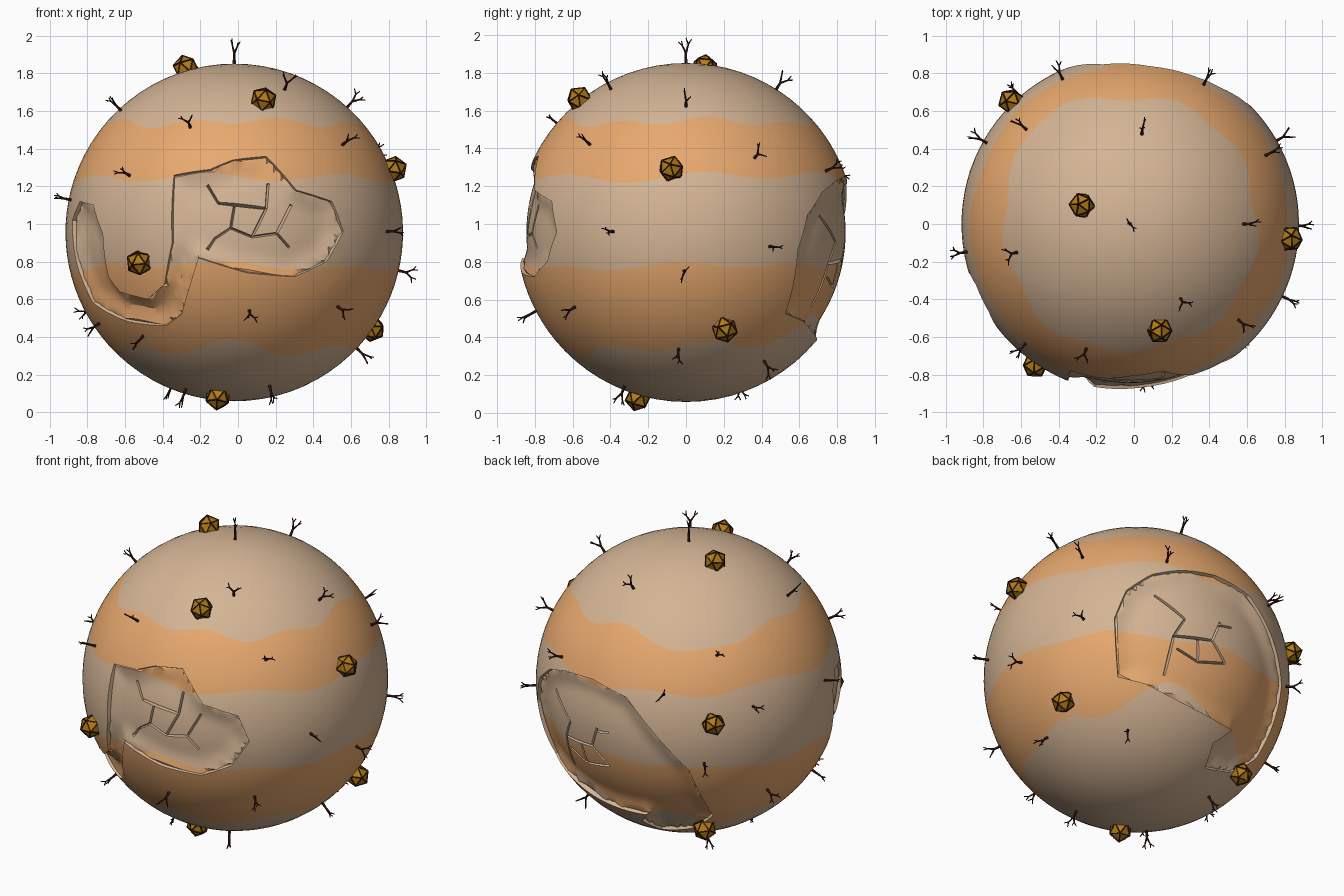
import bpy, bmesh, math, random
from math import sin, cos, pi, radians
from mathutils import Vector, Matrix
from mathutils.geometry import intersect_point_line

if "Cube" in bpy.data.objects:
    bpy.data.objects.remove(bpy.data.objects["Cube"])

random.seed(4)
R, DEPTH = 0.897, 0.052
C = Vector((-0.02, 0, 0.955))


def material(name, rgb):
    m = bpy.data.materials.new(name)
    m.diffuse_color = (*rgb, 1)
    m.use_nodes = True
    m.node_tree.nodes["Principled BSDF"].inputs["Base Color"].default_value = m.diffuse_color
    return m


SAND = material("sand", (0.66, 0.46, 0.30))
ORANGE = material("orange_band", (0.81, 0.40, 0.16))
GOLD = material("gold", (0.45, 0.21, 0.005))
BARK = material("dark_bark", (0.042, 0.010, 0.007))


def finish(bm, name, mats):
    bmesh.ops.recalc_face_normals(bm, faces=bm.faces[:])
    me = bpy.data.meshes.new(name)
    bm.to_mesh(me)
    bm.free()
    for m in mats:
        me.materials.append(m)
    ob = bpy.data.objects.new(name, me)
    ob.location = C
    bpy.context.collection.objects.link(ob)
    return ob


# Boolean cut; keeps the first solver result that leaves the body intact
def subtract(ob, cutter, self_hit=False):
    cutter.hide_render = True
    before = ob.data.copy()
    area = sum(p.area for p in before.polygons)
    for solver in ('EXACT', 'MANIFOLD', 'FLOAT'):
        mod = ob.modifiers.new("cut", 'BOOLEAN')
        mod.operation, mod.solver, mod.object = 'DIFFERENCE', solver, cutter
        mod.use_self = self_hit
        bpy.context.view_layer.objects.active = ob
        bpy.ops.object.modifier_apply(modifier=mod.name)
        if sum(p.area for p in ob.data.polygons) > 0.4 * area:
            break
        ob.data = before.copy()
    bpy.data.objects.remove(cutter)


def bump(t, at, width):
    return math.exp(-((t - at) / width) ** 2)


# Wavy heights of the band edges (relative to the centre) at longitude t
def band_edges(t):
    return [0.585 + 0.018 * sin(9 * t) + 0.012 * sin(4 * t + 1) - 0.07 * bump(t, 2.2, 0.3),
            0.295 + 0.022 * sin(7 * t + 1) + 0.012 * sin(3 * t),
            -0.18 + 0.015 * sin(8 * t + 2) + 0.012 * sin(3 * t + 1),
            -0.615 + 0.028 * sin(7 * t) + 0.02 * sin(4 * t + 2) + 0.13 * bump(t, 1.1, 0.5)]


# Globe whose rings follow the band edges; radius is a rule on the direction
def globe(name, radius, seg=96, rows=(10, 5, 8, 8, 10)):
    bm = bmesh.new()

    def vert(x, y, z):
        d = Vector((x, y, z))
        return bm.verts.new(d * radius(d))
    north, south = vert(0, 0, 1), vert(0, 0, -1)
    cols = []
    for i in range(seg):
        t = 2 * pi * i / seg
        tt = t if t <= pi else t - 2 * pi
        pol = [0] + [math.acos(h / R) for h in band_edges(tt)] + [pi]
        angles = [pol[k] + (pol[k + 1] - pol[k]) * j / n
                  for k, n in enumerate(rows) for j in range(n)][1:]
        cols.append([vert(sin(a) * cos(t), sin(a) * sin(t), cos(a)) for a in angles])
    zone = [k % 2 for k, n in enumerate(rows) for _ in range(n)]
    for i in range(seg):
        a, b = cols[i], cols[(i + 1) % seg]
        bm.faces.new((north, a[0], b[0]))
        bm.faces.new((south, b[-1], a[-1]))
        for j in range(len(a) - 1):
            bm.faces.new((a[j], a[j + 1], b[j + 1], b[j])).material_index = zone[j + 1]
    bmesh.ops.triangulate(bm, faces=bm.faces[:])
    return finish(bm, name, (SAND, ORANGE))


# Directions from the centre, drawn in a flat view of the globe
def front(x, z):
    a, b = x - C.x, z - C.z
    return Vector((a, -math.sqrt(max(R * R - a * a - b * b, 0.03)), b)).normalized()


def back(a, b, az=radians(40), e=radians(25)):
    right = Vector((-cos(az), sin(az), 0))
    toward = Vector((cos(e) * sin(az), cos(e) * cos(az), -sin(e)))
    up = Vector((sin(e) * sin(az), sin(e) * cos(az), cos(e)))
    d = math.sqrt(max(R * R - a * a - b * b, 0.02))
    return (right * a + up * b + toward * d).normalized()


# Cutter with radial walls from a crater outline
def pit_cutter(dirs):
    m = sum(dirs, Vector()).normalized()
    bm = bmesh.new()
    lo, hi = [[bm.verts.new(d / d.dot(m) * k) for d in dirs] for k in (0.25, 1.2)]
    bm.faces.new(lo)
    bm.faces.new(hi)
    n = len(dirs)
    for i in range(n):
        j = (i + 1) % n
        bm.faces.new((lo[i], lo[j], hi[j], hi[i]))
    bmesh.ops.triangulate(bm, faces=bm.faces[:])
    return finish(bm, "pit_cutter", (SAND, ORANGE))


# Dished floor: sinks smoothly with distance from the rim
def floor_radius(dirs):
    edges = list(zip(dirs, dirs[1:] + dirs[:1]))

    def radius(d):
        near = 9
        for a, b in edges:
            q, f = intersect_point_line(d, a, b)
            q = a if f < 0 else b if f > 1 else q
            near = min(near, (q - d).length)
        s = min(near / 0.13, 1)
        return R - 0.010 - (DEPTH - 0.010) * s * (2 - s)
    return radius


# V-shaped cutter for floor cracks along polylines
def crack_cutter(lines):
    bm = bmesh.new()
    for line in lines:
        for a, b in zip(line, line[1:]):
            s = a.cross(b).normalized() * 0.026
            e1, e2 = [[bm.verts.new(v) for v in (d * 0.93 + s, d * 0.93 - s, d * 0.82)]
                      for d in (a, b)]
            bm.faces.new(e1)
            bm.faces.new(e2)
            for i in range(3):
                j = (i + 1) % 3
                bm.faces.new((e1[i], e1[j], e2[j], e2[i]))
    return finish(bm, "crack_cutter", (SAND, ORANGE))


# Planet with a front crater and trench, and a back crater, cracks cut first
front_rim = [(-.34, 1.26), (-.15, 1.29), (-.03, 1.34), (.15, 1.36), (.31, 1.18), (.5, 1.12),
             (.56, .96), (.47, .8), (.3, .72), (.05, .74), (-.21, .82), (-.3, .52), (-.38, .46),
             (-.58, .48), (-.77, .58), (-.86, .8), (-.88, 1.02), (-.84, 1.12), (-.77, 1.1),
             (-.72, .95), (-.69, .72), (-.63, .64), (-.48, .6), (-.39, .68), (-.35, .9)]
back_rim = [(-.13, .29), (-.06, .46), (.09, .56), (.26, .59), (.46, .57), (.66, .46),
            (.79, .23), (.85, -.06), (.81, -.26), (.7, -.49), (.55, -.58), (.4, -.57),
            (.45, -.43), (.56, -.35), (.42, -.28), (.25, -.2), (.05, -.1), (-.11, -.06)]
front_cracks = [[(-.17, 1.22), (-.11, 1.12), (.16, 1.09), (.17, 1.23)],
                [(-.02, 1.1), (-.04, .98), (.08, .93), (.16, 1.09)],
                [(.08, .93), (.22, .95), (.3, 1.11)], [(.22, .95), (.29, .87)],
                [(-.04, .98), (-.13, .92), (-.17, .86)]]
back_cracks = [[(.11, .46), (.3, .31), (.23, .2), (.47, .18), (.52, .3)],
               [(.47, .18), (.55, .04), (.38, .04), (.25, .12)], [(.38, .18), (.38, .04)],
               [(.23, .2), (.17, -.05)], [(.51, .28), (.59, .27)]]
planet = globe("planet", lambda d: R)
for view, cracks in ((front, front_cracks), (back, back_cracks)):
    subtract(planet, crack_cutter([[view(*p) for p in c] for c in cracks]), True)
for view, rim in ((front, front_rim), (back, back_rim)):
    dirs = [view(*p) for p in rim]
    pit = pit_cutter(dirs)
    subtract(pit, globe("crater_floor_cutter", floor_radius(dirs), 144, (15, 8, 14, 14, 15)))
    subtract(planet, pit)
bpy.ops.object.select_all(action='DESELECT')
planet.select_set(True)
bpy.context.view_layer.objects.active = planet
bpy.ops.object.shade_smooth_by_angle(angle=radians(30))


def tube(bm, p, q, r1, r2, sides=5):
    d = q - p
    mat = Matrix.Translation((p + q) / 2) @ d.to_track_quat('Z', 'Y').to_matrix().to_4x4()
    bmesh.ops.create_cone(bm, cap_ends=True, segments=sides, radius1=r1, radius2=r2,
                          depth=d.length, matrix=mat)


# Forked twig, grown recursively
def twig(bm, p, d, length, r, level):
    q = p + d * length
    tube(bm, p, q, r, r * 0.65)
    if level:
        side = d.orthogonal().normalized()
        turn = random.uniform(0, 2 * pi)
        for k in range(2):
            out = Matrix.Rotation(turn + k * pi, 3, d) @ side
            tilt = random.uniform(0.3, 0.8)
            twig(bm, q, (d + out * tilt).normalized(), length * random.uniform(0.6, 0.8),
                 r * 0.65, level - 1)


# Bare shrubs scattered over the surface (world positions, snapped to the globe)
shrubs = [(-.02, 0, 1.86), (.25, -.4, 1.72), (.58, 0, 1.62), (.59, -.54, 1.45),
          (-.26, -.68, 1.53), (-.62, -.15, 1.6), (-.58, -.64, 1.26), (-.9, -.15, 1.13),
          (.8, -.39, .96), (.86, -.01, .75), (.06, -.79, .54), (.56, -.62, .54),
          (-.51, -.52, .4), (-.77, -.25, .45), (-.76, .27, .56), (.64, -.04, .33),
          (.17, -.33, .13), (-.34, .27, .17), (-.28, -.22, .12), (.41, .43, .25),
          (.73, .38, 1.37), (.77, .45, .88), (.04, .47, 1.7), (.38, .76, 1.29),
          (-.38, .77, 1.25), (-.57, .5, 1.45), (-.78, .43, 1.15), (-.59, .66, .83)]
bm = bmesh.new()
for i, s in enumerate(shrubs):
    d = (Vector(s) - C).normalized()
    twig(bm, d * (R - 0.015), d, 0.055 if i else 0.07, 0.010, 2)
finish(bm, "thorn_shrubs", (BARK,))

# Gold crystals held in dark edge frames
crystals = [(-.28, .1, 1.84), (.14, -.58, 1.68), (.85, -.08, 1.3), (-.54, -.77, .79),
            (.73, .21, .43), (-.11, -.26, .06), (-.67, .67, 1.09), (-.44, .44, .28)]
gold, frame = bmesh.new(), bmesh.new()
for c in crystals:
    d = (Vector(c) - C).normalized()
    mat = Matrix.Translation(d * 0.917) @ d.to_track_quat('Z', 'Y').to_matrix().to_4x4()
    new = bmesh.ops.create_icosphere(gold, subdivisions=1, radius=0.068, matrix=mat)["verts"]
    for e in {e for v in new for e in v.link_edges}:
        tube(frame, e.verts[0].co.copy(), e.verts[1].co.copy(), 0.0045, 0.0045, 4)
finish(gold, "gold_crystals", (GOLD,))
finish(frame, "crystal_frames", (BARK,))
